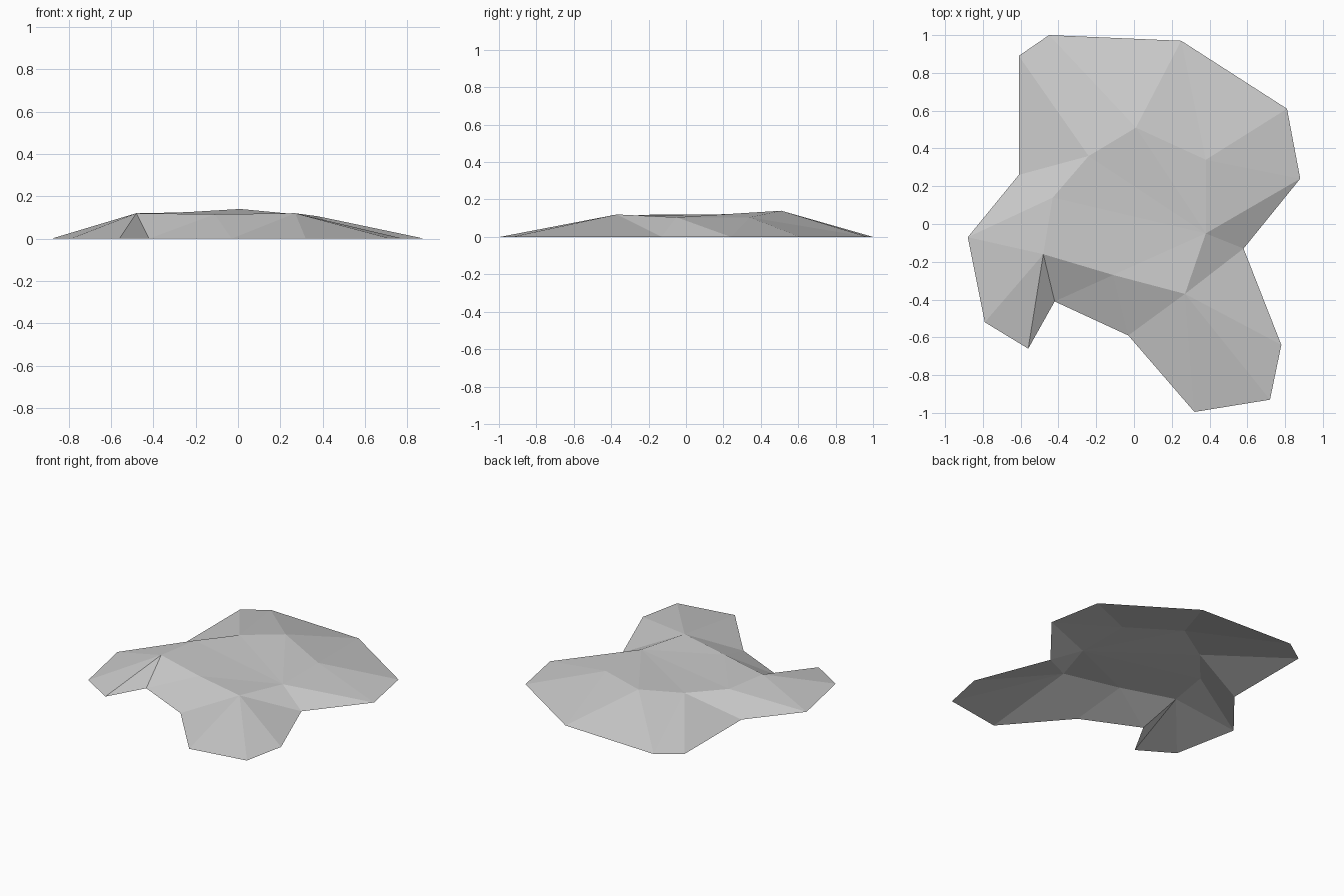
import bpy
import bmesh

cube = bpy.data.objects.get("Cube")
if cube:
    bpy.data.objects.remove(cube, do_unlink=True)

# Plain grey stone
stone = bpy.data.materials.new("grey_stone")
stone.use_nodes = True
colour = (0.6, 0.6, 0.6, 1.0)
stone.diffuse_color = colour
stone.node_tree.nodes["Principled BSDF"].inputs["Base Color"].default_value = colour

# Ground outline, clockwise from the back left
rim = [(-.45, 1), (.25, .97), (.81, .61), (.88, .24), (.58, -.13),
       (.78, -.64), (.72, -.93), (.32, -.995), (-.03, -.59), (-.42, -.41),
       (-.56, -.66), (-.79, -.52), (-.88, -.07), (-.61, .26), (-.61, .89)]

# Plateau corners, each with the number of rim edges that fan out from it
crest = [(.01, .51, .14, 1), (.38, .34, .105, 2), (.38, -.05, .105, 1),
         (.27, -.37, .12, 4), (-.11, -.27, .115, 1), (-.48, -.16, .12, 3),
         (-.43, .14, .12, 1), (-.24, .36, .125, 2)]

bm = bmesh.new()
low = [bm.verts.new((x, y, 0)) for x, y in rim]
high = [bm.verts.new((x, y, z)) for x, y, z, fan in crest]

# Sloping sides: a fan per corner, then one face joining it to the next corner
at = 0
for i, corner in enumerate(crest):
    for step in range(corner[3]):
        following = (at + 1) % len(low)
        bm.faces.new((high[i], low[following], low[at]))
        at = following
    bm.faces.new((high[i], high[(i + 1) % len(high)], low[at]))

# Nearly level plateau
back, back_left, side, front, middle, tip, notch, shoulder = high
for tri in ((back, back_left, side), (back, side, shoulder),
            (shoulder, side, notch), (notch, side, middle),
            (side, front, middle), (notch, middle, tip)):
    bm.faces.new(tri)

# Open underneath, so turn every face upward
for face in bm.faces:
    face.normal_update()
    if face.normal.z < 0:
        face.normal_flip()

mesh = bpy.data.meshes.new("flat_rock")
bm.to_mesh(mesh)
bm.free()
mesh.materials.append(stone)
rock = bpy.data.objects.new("flat_rock", mesh)
bpy.context.scene.collection.objects.link(rock)
